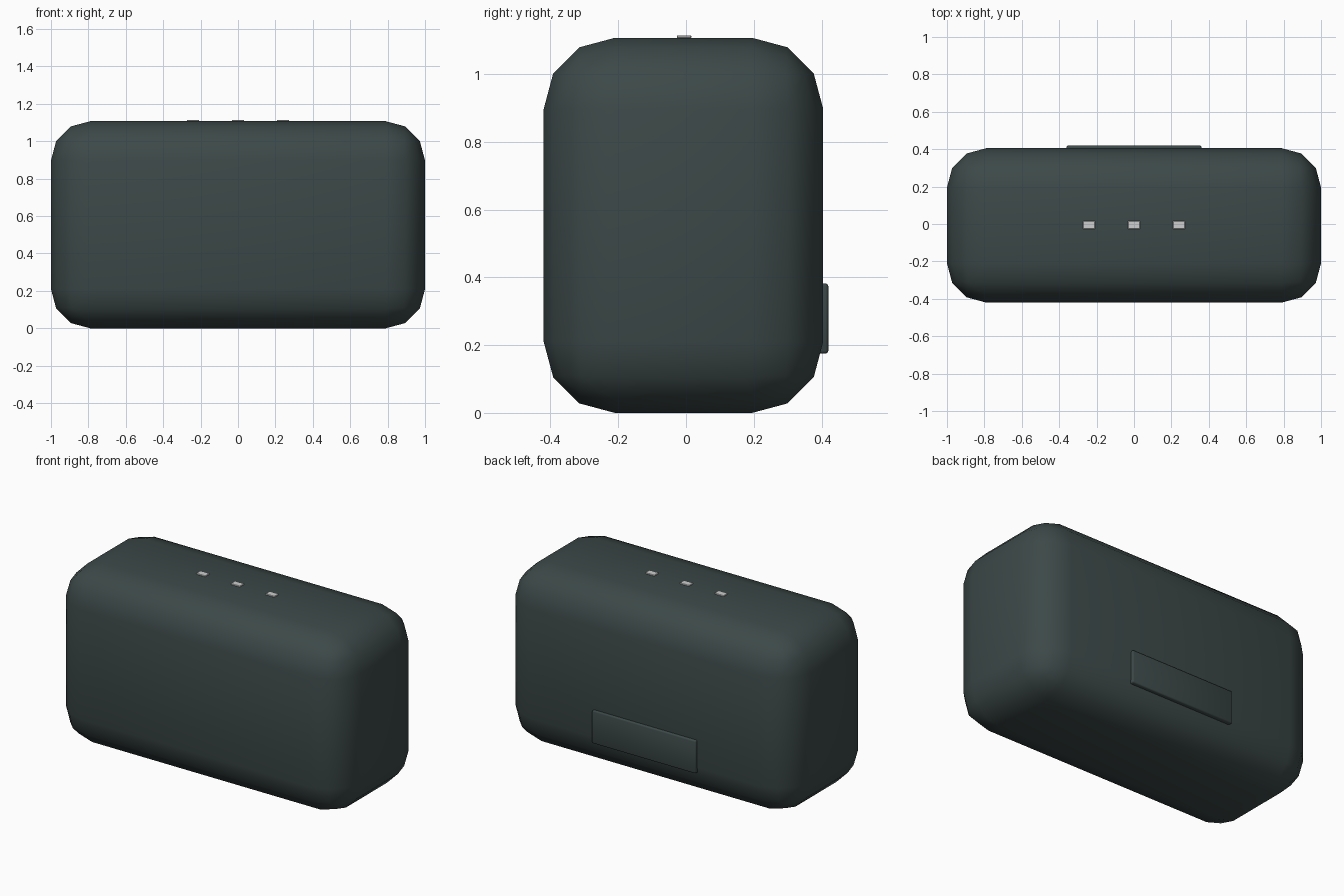
import bpy
import math

cube = bpy.data.objects.get("Cube")
if cube:
    bpy.data.objects.remove(cube, do_unlink=True)


def material(name, colour):
    mat = bpy.data.materials.new(name)
    mat.use_nodes = True
    mat.diffuse_color = colour
    mat.node_tree.nodes["Principled BSDF"].inputs["Base Color"].default_value = colour
    return mat


def rounded_box(name, low, high, mat, bevel, segments, angle):
    """Box between two corners with bevelled edges and smooth shading."""
    centre = [(a + b) / 2 for a, b in zip(low, high)]
    bpy.ops.mesh.primitive_cube_add(size=1, location=centre)
    obj = bpy.context.object
    obj.name = name
    obj.scale = [b - a for a, b in zip(low, high)]
    bpy.ops.object.transform_apply(location=False, rotation=False, scale=True)
    if bevel:
        mod = obj.modifiers.new("Rounded edges", "BEVEL")
        mod.width = bevel
        mod.segments = segments
        mod.limit_method = "NONE"
        bpy.ops.object.modifier_apply(modifier=mod.name)
    bpy.ops.object.shade_smooth_by_angle(angle=math.radians(angle))
    obj.data.materials.append(mat)
    return obj


shell = material("dark slate", (0.045, 0.065, 0.064, 1))
light_grey = material("light grey", (0.62, 0.62, 0.62, 1))

# Main housing
rounded_box("body", (-1, -0.42, 0), (1, 0.405, 1.107), shell, 0.21, 3, 60)

# Raised cover low on the back
rounded_box("back_cover", (-0.36, 0.36, 0.175), (0.36, 0.42, 0.382), shell, 0.008, 2, 60)

# Row of buttons along the top
for label, x in (("right", -0.24), ("middle", 0), ("left", 0.24)):
    rounded_box(f"{label}_button", (x - 0.032, -0.027, 1.106),
                (x + 0.032, 0.016, 1.114), light_grey, 0.002, 1, 30)
